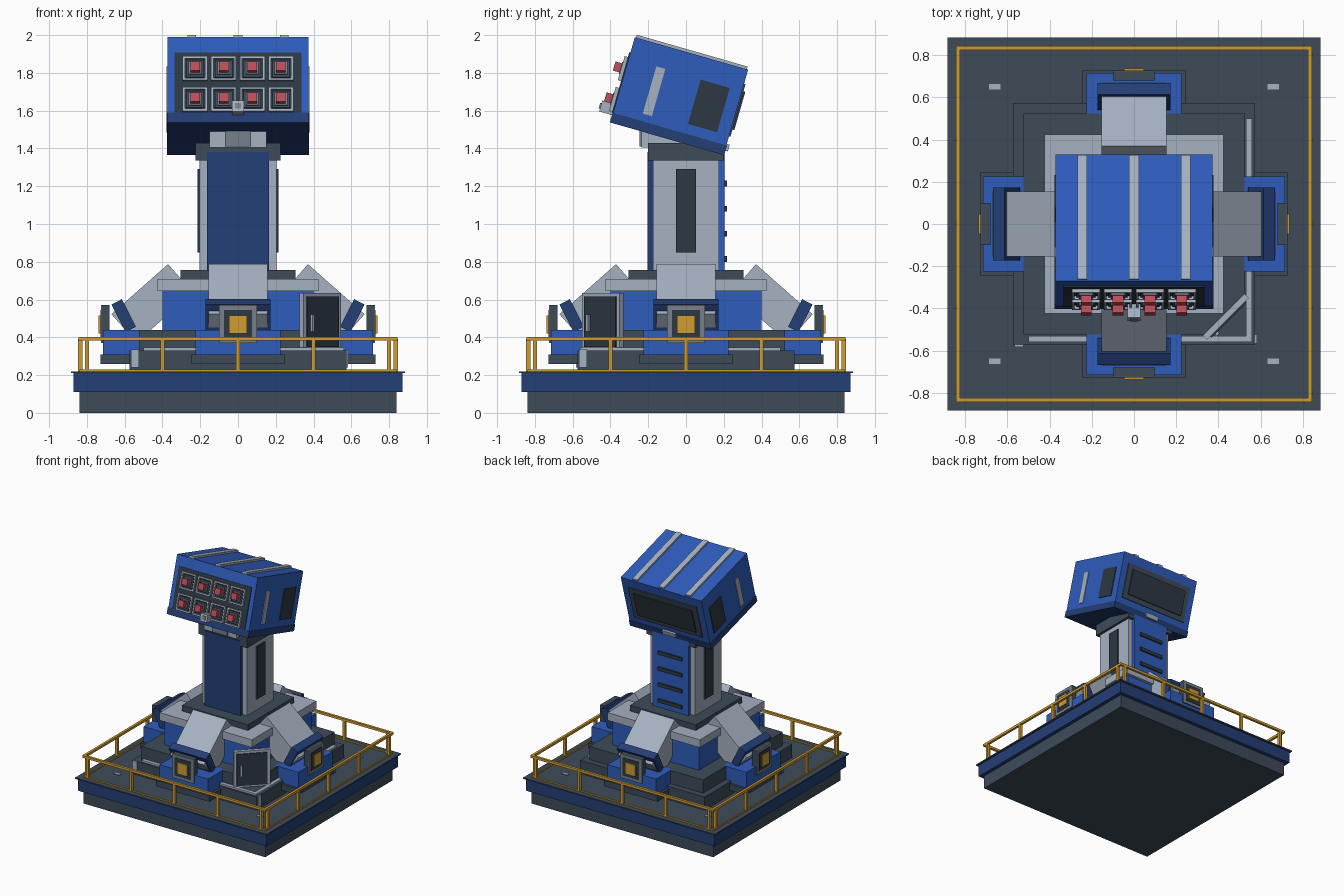
import bpy, bmesh, math
from mathutils import Matrix, Vector

cube = bpy.data.objects.get("Cube")
if cube:
    bpy.data.objects.remove(cube, do_unlink=True)


def material(name, rgb):
    lin = [((c / 255 + 0.055) / 1.055) ** 2.4 for c in rgb] + [1]
    m = bpy.data.materials.new(name)
    m.use_nodes = True
    m.diffuse_color = lin
    m.node_tree.nodes["Principled BSDF"].inputs["Base Color"].default_value = lin
    return m


SLATE = material("slate", (61, 75, 89))
CHARCOAL = material("charcoal", (45, 56, 67))
BLUE = material("blue", (46, 92, 188))
NAVY = material("navy", (36, 62, 118))
GREY = material("light grey", (166, 177, 193))
STEEL = material("steel grey", (118, 128, 140))
AMBER = material("amber", (208, 158, 50))
RED = material("red", (190, 76, 88))
FLAT = Matrix.Identity(4)


def prism(name, points, z0, z1, mat, frame=FLAT):
    """Extrude an outline from z0 to z1, placed by a frame matrix."""
    bm = bmesh.new()
    face = bm.faces.new([bm.verts.new((x, y, z0)) for x, y in points])
    top = bmesh.ops.extrude_face_region(bm, geom=[face])["geom"]
    for v in top:
        if isinstance(v, bmesh.types.BMVert):
            v.co.z = z1
    bm.transform(frame)
    bmesh.ops.recalc_face_normals(bm, faces=bm.faces)
    mesh = bpy.data.meshes.new(name)
    bm.to_mesh(mesh)
    bm.free()
    mesh.materials.append(mat)
    ob = bpy.data.objects.new(name, mesh)
    bpy.context.collection.objects.link(ob)
    return ob


def box(name, x, y, z, mat, frame=FLAT):
    """Box from (low, high) pairs; a single number means plus and minus."""
    x, y, z = [(-a, a) if not isinstance(a, tuple) else a for a in (x, y, z)]
    pts = [(x[0], y[0]), (x[1], y[0]), (x[1], y[1]), (x[0], y[1])]
    return prism(name, pts, z[0], z[1], mat, frame)


def around(c, h):
    return (c - h, c + h)


def place(loc, angle, axis):
    return Matrix.Translation(loc) @ Matrix.Rotation(math.radians(angle), 4, axis)


# Platform
box("base_slab", 0.84, 0.84, (0, 0.11), SLATE)
box("platform_band", 0.87, 0.87, (0.11, 0.21), NAVY)
box("deck", 0.885, 0.885, (0.21, 0.22), SLATE)
for sx in (-1, 1):
    for sy in (-1, 1):
        box("deck_plate", around(sx * 0.66, 0.027), around(sy * 0.65, 0.013),
            (0.22, 0.226), GREY)

# Stepped foundation with the corner cut away for the door
box("lower_step", 0.575, 0.575, (0.22, 0.33), SLATE)
s, c = 0.525, 0.34
prism("upper_step", [(-s, -s), (c, -s), (s, -c), (s, s), (-s, s)], 0.33, 0.44, SLATE)
box("front_ledge_trim", (-0.5, 0.56), (-0.56, -0.53), (0.33, 0.345), GREY)
box("side_ledge_trim", (0.53, 0.56), (-0.56, 0.5), (0.33, 0.345), GREY)
box("front_step_marker", around(-0.545, 0.022), (-0.583, -0.575), (0.24, 0.335), GREY)
box("side_step_marker", (0.575, 0.583), around(-0.545, 0.022), (0.24, 0.335), GREY)

# Corner door
door = place((0.435, -0.44, 0), 45, 'Z')
box("door_frame", 0.14, 0.015, (0.335, 0.635), GREY, door)
box("door_panel", 0.118, (-0.022, 0), (0.35, 0.615), CHARCOAL, door)
box("door_handle", around(-0.085, 0.009), (-0.035, -0.02), (0.43, 0.52), GREY, door)

# Plinth below the column
box("plinth", 0.4, 0.4, (0.44, 0.65), BLUE)
box("plinth_cap", 0.425, 0.425, (0.645, 0.71), GREY)
box("column_collar", 0.305, 0.305, (0.71, 0.757), SLATE)

# Four buttresses and railings, one per side
for i in range(4):
    side = Matrix.Rotation(i * math.pi / 2, 4, 'Z')
    leg = side @ place((0, -0.454, 0.58), 41.5, 'X')
    box("buttress", 0.155, 0.2, 0.1, GREY, leg)
    clamp = side @ place((0, -0.605, 0.515), 27, 'X')
    box("buttress_clamp", 0.172, 0.031, 0.082, NAVY, clamp)
    box("foot", 0.225, (-0.715, -0.5), (0.31, 0.44), BLUE, side)
    box("foot_plate", 0.245, (-0.728, -0.5), (0.26, 0.31), SLATE, side)
    box("lamp_housing", 0.1, (-0.72, -0.68), (0.37, 0.57), SLATE, side)
    box("lamp_rim", 0.1, (-0.725, -0.718), (0.37, 0.57), STEEL, side)
    box("lamp_bezel", 0.075, (-0.729, -0.72), (0.395, 0.545), CHARCOAL, side)
    box("lamp", 0.048, (-0.738, -0.72), (0.42, 0.515), AMBER, side)
    box("top_rail", 0.845, (-0.845, -0.825), (0.382, 0.402), AMBER, side)
    box("toe_rail", 0.84, (-0.84, -0.83), (0.22, 0.23), AMBER, side)
    for t in (-0.8, -0.4, 0, 0.4, 0.8):
        box("rail_post", around(t, 0.011), (-0.846, -0.824), (0.22, 0.39), AMBER, side)

# Column
box("column", 0.205, 0.175, (0.75, 1.36), GREY)
box("column_front_panel", 0.165, (-0.205, -0.17), (0.757, 1.38), NAVY)
box("column_back_panel", 0.165, (0.17, 0.205), (0.757, 1.38), BLUE)
for sx in (-1, 1):
    box("column_side_inset", around(sx * 0.209, 0.006), 0.053, (0.85, 1.29), CHARCOAL)
for i in range(4):
    box("column_vent", 0.11, (0.2, 0.216), around(0.815 + 0.133 * i, 0.015), CHARCOAL)

# Neck
box("neck_collar", 0.225, 0.2, (1.335, 1.43), SLATE)
box("neck_mount", 0.15, (-0.235, 0.1), (1.405, 1.52), GREY)
box("neck_pivot", 0.07, (-0.245, 0), (1.41, 1.52), STEEL)

# Tilted launcher head
head = place((0, -0.035, 1.68), -16, 'X')
box("head_shell", 0.372, 0.312, (-0.19, 0.232), BLUE, head)
box("head_floor", 0.376, 0.315, (-0.238, -0.185), NAVY, head)
for x in (-0.245, 0, 0.245):
    box("roof_strip", around(x, 0.023), 0.305, (0.23, 0.247), GREY, head)
for sx in (-1, 1):
    box("side_stripe", around(sx * 0.373, 0.005), around(-0.135, 0.025),
        around(-0.015, 0.13), GREY, head)
    box("side_panel", around(sx * 0.373, 0.005), around(0.165, 0.08),
        around(-0.01, 0.122), CHARCOAL, head)

# Rear hatch
box("rear_hatch", 0.315, (0.31, 0.32), around(0.01, 0.145), SLATE, head)
box("rear_hatch_panel", 0.27, (0.315, 0.33), around(0.01, 0.105), CHARCOAL, head)
box("rear_latch", 0.06, (0.31, 0.328), around(-0.195, 0.018), GREY, head)

# Launch face with two rows of four cells
box("launch_face", 0.335, (-0.318, -0.31), (-0.185, 0.147), CHARCOAL, head)
for z in (0.055, -0.115):
    for x in (-0.2275, -0.0758, 0.0758, 0.2275):
        for k in (-1, 1):
            box("cell_rim_side", around(x + k * 0.06, 0.006), (-0.336, -0.315),
                around(z, 0.066), GREY, head)
            box("cell_rim_bar", around(x, 0.066), (-0.336, -0.315),
                around(z + k * 0.06, 0.006), GREY, head)
        box("cell_plate", around(x, 0.046), (-0.328, -0.315), around(z, 0.046), SLATE, head)
        box("rocket_body", around(x, 0.034), (-0.34, -0.315), around(z, 0.034), STEEL, head)
        box("rocket_tip", around(x, 0.025), (-0.375, -0.335), around(z, 0.025), RED, head)

# Sensor below the cells
box("sensor", 0.032, (-0.385, -0.315), around(-0.168, 0.03), GREY, head)
box("sensor_lens", 0.016, (-0.392, -0.38), around(-0.168, 0.015), STEEL, head)
